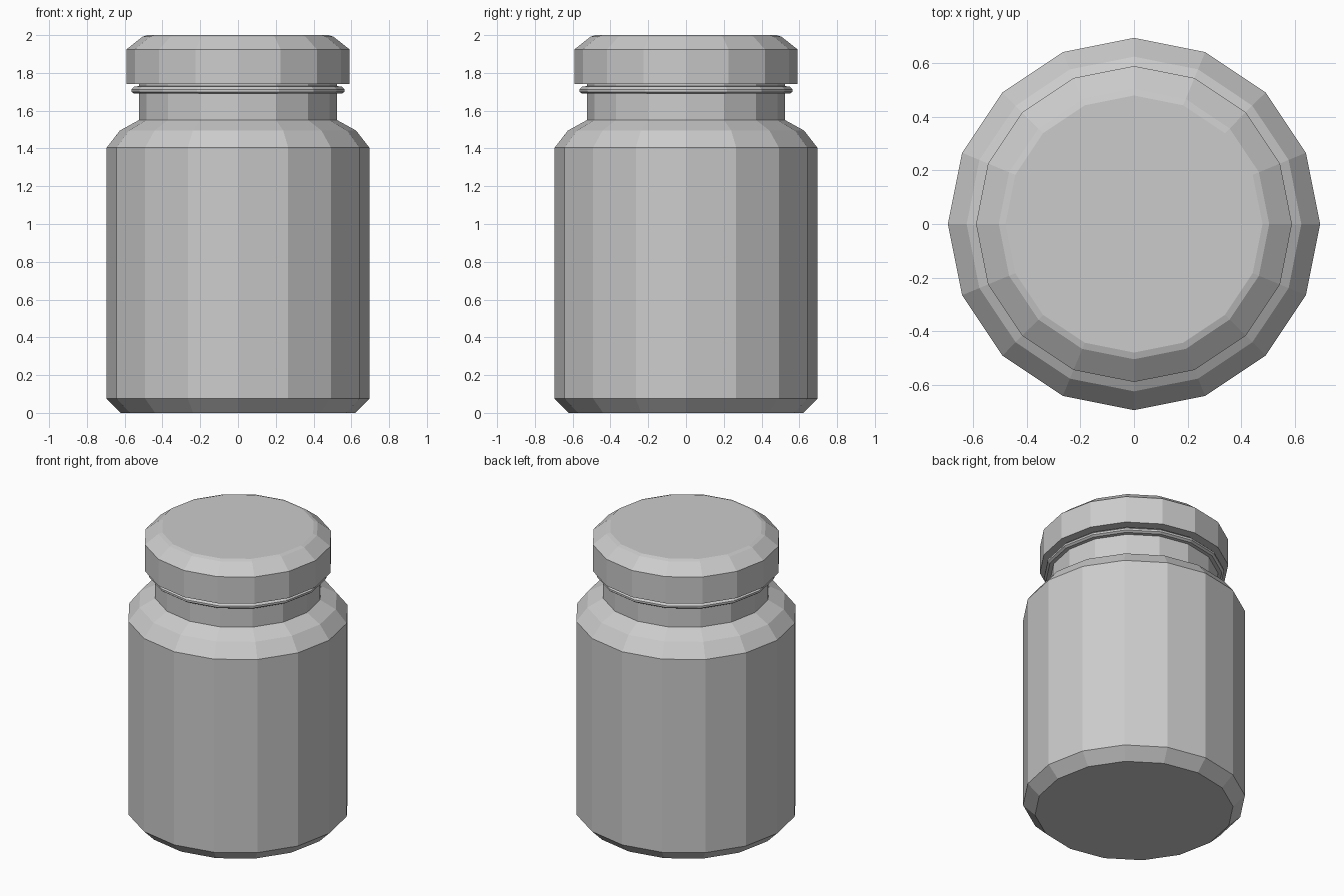
import bpy, bmesh
from math import cos, sin, pi

if "Cube" in bpy.data.objects:
    bpy.data.objects.remove(bpy.data.objects["Cube"])

SIDES = 16


def lathe(name, profile):
    """Spin a (radius, height) profile round z, with flat caps at both ends."""
    bm = bmesh.new()
    rings = [[bm.verts.new((r * cos(2 * pi * i / SIDES), r * sin(2 * pi * i / SIDES), z))
              for i in range(SIDES)] for r, z in profile]
    for low, high in zip(rings, rings[1:]):
        for i in range(SIDES):
            j = (i + 1) % SIDES
            bm.faces.new((low[i], low[j], high[j], high[i]))
    bm.faces.new(rings[0][::-1])
    bm.faces.new(rings[-1])
    bmesh.ops.recalc_face_normals(bm, faces=bm.faces)
    mesh = bpy.data.meshes.new(name)
    bm.to_mesh(mesh)
    bm.free()
    obj = bpy.data.objects.new(name, mesh)
    bpy.context.collection.objects.link(obj)
    return obj


# Jar: chamfered base, straight wall, rounded shoulder, neck with a raised collar
lathe("jar_body", [
    (0.62, 0.0), (0.695, 0.075), (0.695, 1.405), (0.625, 1.495), (0.525, 1.55),
    (0.525, 1.69), (0.55, 1.69), (0.564, 1.70), (0.564, 1.713), (0.55, 1.727),
    (0.525, 1.73), (0.525, 1.745),
])

# Lid: straight rim with a bevelled top
lathe("lid", [
    (0.59, 1.742), (0.59, 1.925), (0.505, 1.992), (0.48, 2.0),
])
